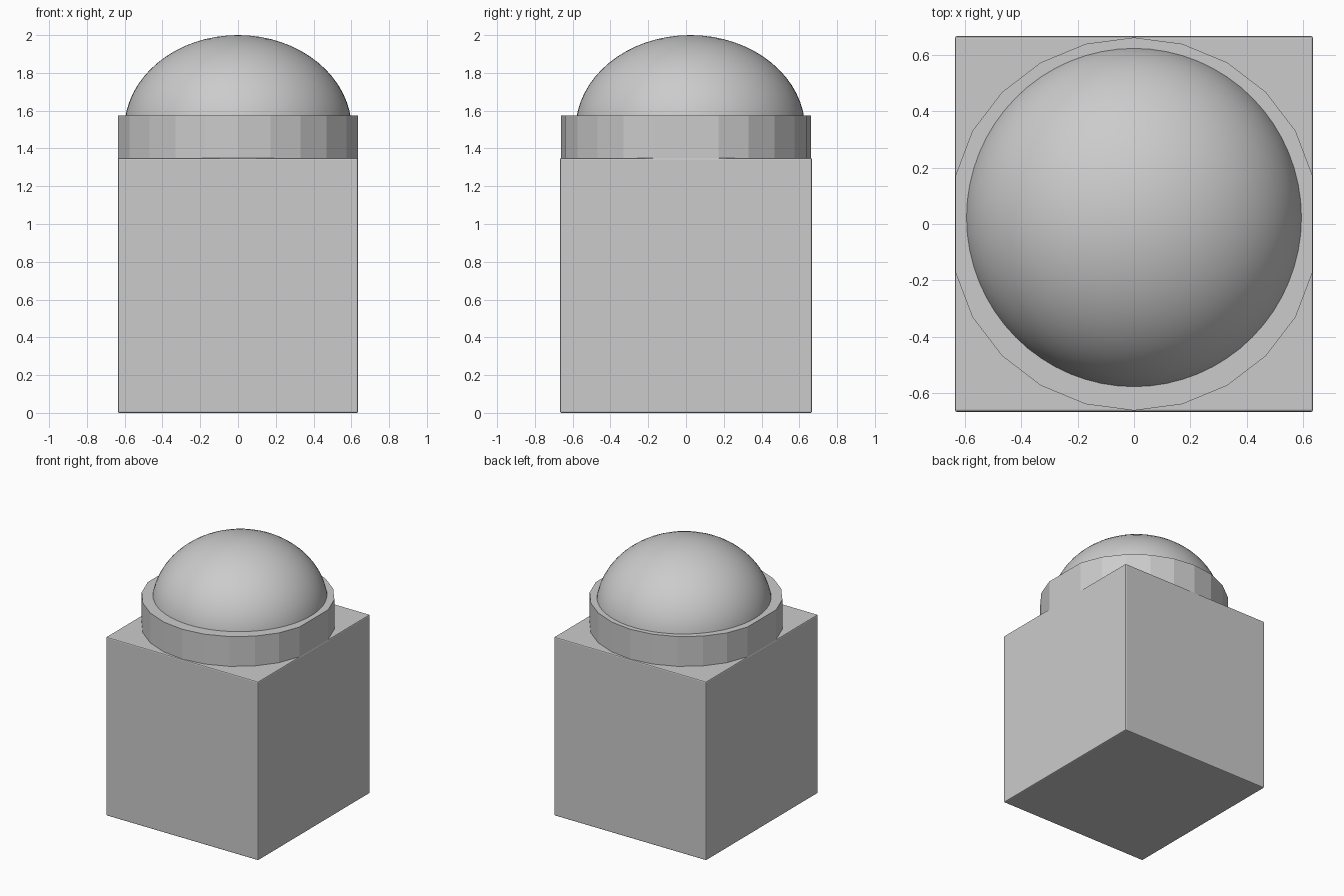
import bpy, bmesh, math

if "Cube" in bpy.data.objects:
    bpy.data.objects.remove(bpy.data.objects["Cube"])

def finish(name, bm):
    bmesh.ops.recalc_face_normals(bm, faces=bm.faces)
    mesh = bpy.data.meshes.new(name)
    bm.to_mesh(mesh)
    bm.free()
    obj = bpy.data.objects.new(name, mesh)
    bpy.context.collection.objects.link(obj)
    return obj

# Rectangular base block with finely softened edges
HX, HY, H = 0.636, 0.667, 1.35
bm = bmesh.new()
bmesh.ops.create_cube(bm, size=1)
for v in bm.verts:
    v.co = (v.co.x * 2 * HX, v.co.y * 2 * HY, (v.co.z + 0.5) * H)
base = finish("base_block", bm)
bevel = base.modifiers.new("soft_edges", 'BEVEL')
bevel.width = 0.008
bevel.segments = 2

# Faceted collar, flattened where it meets the sides of the block
bm = bmesh.new()
SIDES, R = 24, 0.662
ring = []
for i in range(SIDES):
    a = 2 * math.pi * i / SIDES
    x = max(-0.634, min(0.634, R * math.cos(a)))
    ring.append(bm.verts.new((x, R * math.sin(a), 1.345)))
face = bm.faces.new(ring)
top = bmesh.ops.extrude_face_region(bm, geom=[face])
bmesh.ops.translate(bm, vec=(0, 0, 0.23),
                    verts=[g for g in top["geom"] if isinstance(g, bmesh.types.BMVert)])
finish("collar", bm)

# Smooth flattened dome, slightly behind centre, seated in the collar
bm = bmesh.new()
bmesh.ops.create_uvsphere(bm, u_segments=64, v_segments=32, radius=1)
bmesh.ops.bisect_plane(bm, geom=bm.verts[:] + bm.edges[:] + bm.faces[:],
                       plane_co=(0, 0, 0), plane_no=(0, 0, -1), clear_outer=True)
bmesh.ops.holes_fill(bm, edges=[e for e in bm.edges if e.is_boundary], sides=0)
for v in bm.verts:
    v.co = (v.co.x * 0.602, v.co.y * 0.608 + 0.023, v.co.z * 0.5 + 1.5)
for f in bm.faces:
    f.smooth = len(f.verts) < 5
finish("dome", bm)
